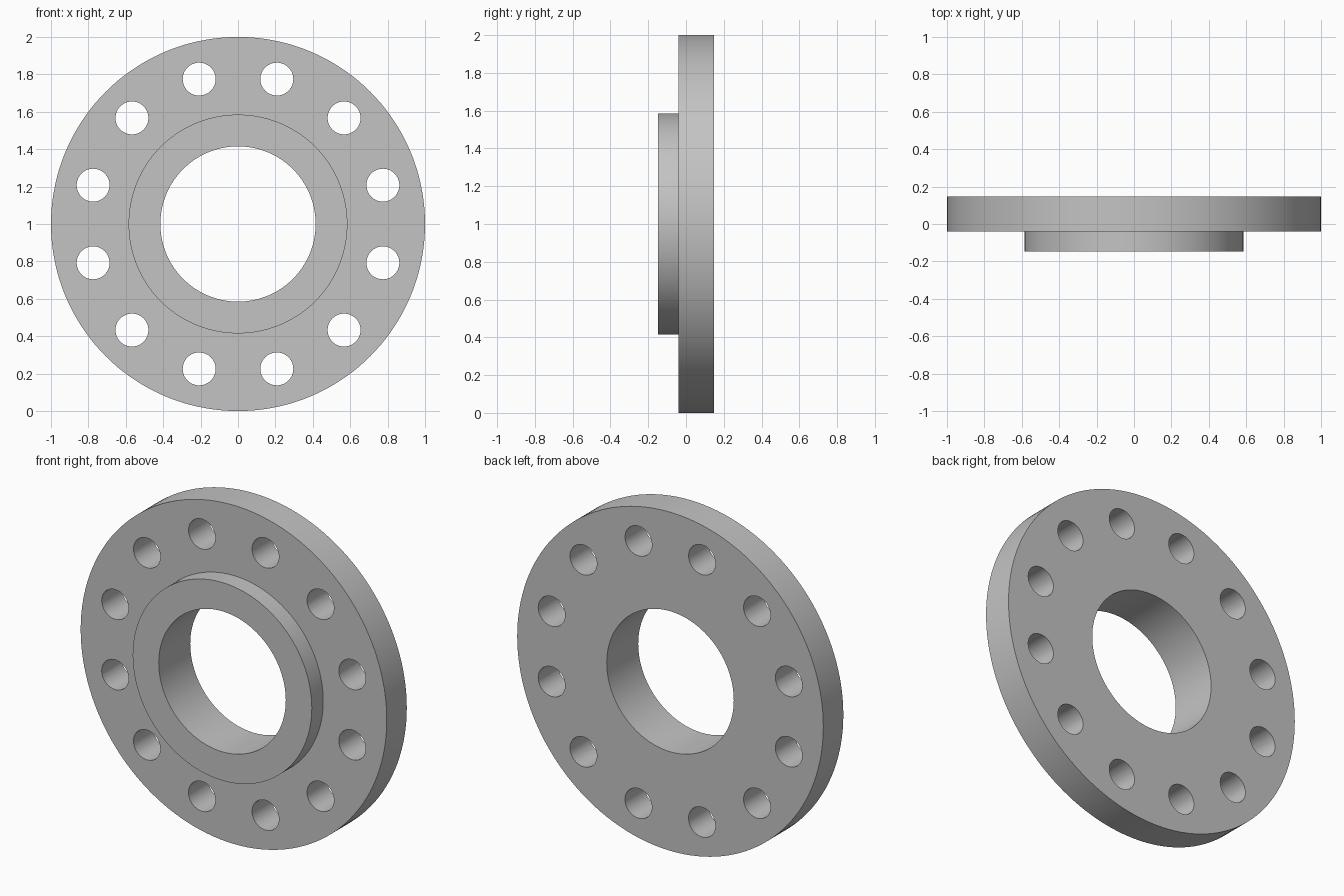
import bpy, bmesh, math
from mathutils import Matrix, Vector

cube = bpy.data.objects.get("Cube")
if cube:
    bpy.data.objects.remove(cube, do_unlink=True)

# Sizes
RIM, HUB, BORE = 1.0, 0.585, 0.415
FRONT, STEP, BACK = -0.147, -0.04, 0.147
HOLES, HOLE_RADIUS, HOLE_CIRCLE = 12, 0.088, 0.802
CENTRE = Vector((0, 0, RIM))

# Material
steel = bpy.data.materials.new("steel_grey")
steel.use_nodes = True
colour = (0.55, 0.55, 0.55, 1)
steel.diffuse_color = colour
steel.node_tree.nodes["Principled BSDF"].inputs["Base Color"].default_value = colour


def make_object(name, bm):
    mesh = bpy.data.meshes.new(name)
    bm.to_mesh(mesh)
    bm.free()
    mesh.materials.append(steel)
    obj = bpy.data.objects.new(name, mesh)
    bpy.context.collection.objects.link(obj)
    return obj


# Flange body with raised hub and bore, turned from one stepped profile
profile = [(BORE, FRONT), (HUB, FRONT), (HUB, STEP), (RIM, STEP), (RIM, BACK), (BORE, BACK)]
bm = bmesh.new()
verts = [bm.verts.new(CENTRE + Vector((r, y, 0))) for r, y in profile]
edges = [bm.edges.new((v, verts[i - 1])) for i, v in enumerate(verts)]
bmesh.ops.spin(bm, geom=verts + edges, cent=CENTRE, axis=(0, 1, 0),
               angle=math.tau, steps=144, use_duplicate=False)
bmesh.ops.remove_doubles(bm, verts=bm.verts, dist=1e-4)
bmesh.ops.recalc_face_normals(bm, faces=bm.faces)
flange = make_object("flange", bm)

# Ring of bolt hole cutters, offset half a step from the top
bm = bmesh.new()
turn = Matrix.Rotation(math.pi / 2, 4, 'X')
for i in range(HOLES):
    a = math.tau * (i + 0.5) / HOLES
    spot = CENTRE + HOLE_CIRCLE * Vector((math.cos(a), 0, math.sin(a)))
    bmesh.ops.create_cone(bm, cap_ends=True, segments=48, radius1=HOLE_RADIUS,
                          radius2=HOLE_RADIUS, depth=1,
                          matrix=Matrix.Translation(spot) @ turn)
cutter = make_object("bolt_hole_cutter", bm)
cutter.hide_render = True

# Drill the holes, then discard the cutter
drill = flange.modifiers.new("bolt_holes", 'BOOLEAN')
drill.operation = 'DIFFERENCE'
drill.solver = 'EXACT'
drill.object = cutter
bpy.ops.object.select_all(action='DESELECT')
flange.select_set(True)
bpy.context.view_layer.objects.active = flange
bpy.ops.object.modifier_apply(modifier=drill.name)
bpy.data.objects.remove(cutter, do_unlink=True)
bpy.ops.object.shade_smooth_by_angle(angle=math.radians(30))
